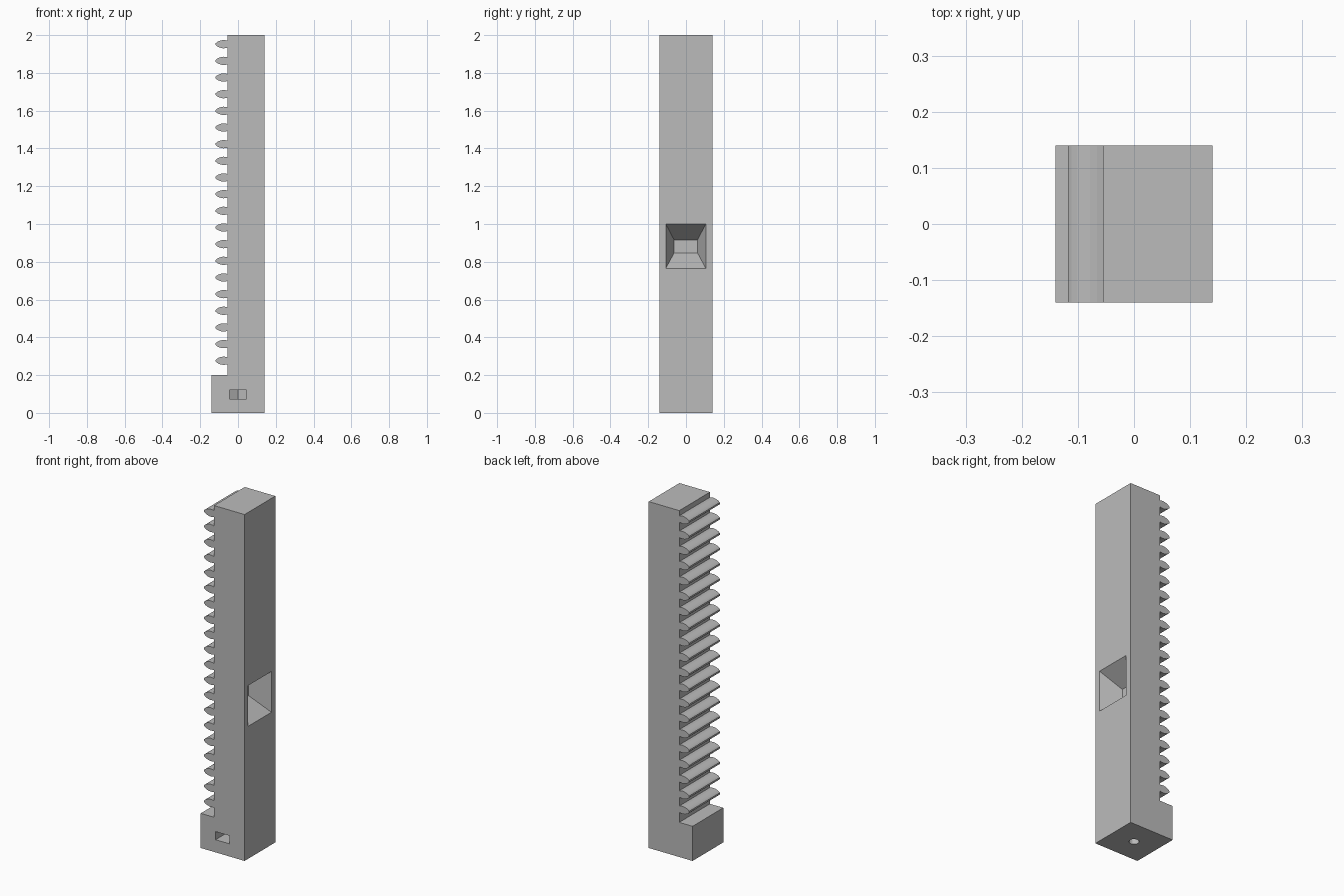
import bpy, bmesh, math
from mathutils import Vector

cube = bpy.data.objects.get("Cube")
if cube:
    bpy.data.objects.remove(cube, do_unlink=True)

HALF = 0.14        # half width of the square bar
ROOT = -0.055      # plane the teeth grow from

grey = bpy.data.materials.new("plain grey")
grey.use_nodes = True
grey.diffuse_color = (0.5, 0.5, 0.5, 1)
grey.node_tree.nodes["Principled BSDF"].inputs["Base Color"].default_value = (0.5, 0.5, 0.5, 1)


def loft(name, start, end):
    """Solid between two matching loops of points."""
    bm = bmesh.new()
    a = [bm.verts.new(p) for p in start]
    b = [bm.verts.new(p) for p in end]
    bm.faces.new(a)
    bm.faces.new(b)
    for i in range(len(a)):
        j = (i + 1) % len(a)
        bm.faces.new((a[i], a[j], b[j], b[i]))
    bmesh.ops.recalc_face_normals(bm, faces=bm.faces)
    mesh = bpy.data.meshes.new(name)
    bm.to_mesh(mesh)
    bm.free()
    mesh.materials.append(grey)
    ob = bpy.data.objects.new(name, mesh)
    bpy.context.collection.objects.link(ob)
    return ob


def extrude(name, loop, direction):
    pts = [Vector(p) for p in loop]
    return loft(name, pts, [p + Vector(direction) for p in pts])


def carve(target, cutter):
    mod = target.modifiers.new(cutter.name, 'BOOLEAN')
    mod.operation = 'DIFFERENCE'
    mod.solver = 'EXACT'
    mod.object = cutter
    cutter.hide_render = True
    cutter.hide_set(True)
    cutter.display_type = 'WIRE'


def rect(x, y0, y1, z0, z1):
    return [(x, y0, z0), (x, y1, z0), (x, y1, z1), (x, y0, z1)]


# Bar with a wider foot
outline = [(-HALF, 0), (HALF, 0), (HALF, 2), (ROOT, 2), (ROOT, 0.2), (-HALF, 0.2)]
bar = extrude("rack_bar", [(x, -HALF, z) for x, z in outline], (0, 2 * HALF, 0))

# Tapered pocket in the +x side
mouth = rect(HALF, -0.107, 0.105, 0.765, 1.0)
floor = rect(0.025, -0.063, 0.061, 0.847, 0.916)
lip = [Vector(f).lerp(Vector(m), 1.1) for f, m in zip(floor, mouth)]
carve(bar, loft("pocket_cutter", floor, lip))

# Nut slot from the front, ending in half a hexagon
r = 0.045 / math.cos(math.pi / 6)
slot = [(r * math.cos(t), r * math.sin(t), 0.073)
        for t in (math.radians(a) for a in (30, 90, 150))]
slot += [(-0.045, -0.2, 0.073), (0.045, -0.2, 0.073)]
carve(bar, extrude("nut_slot_cutter", slot, (0, 0, 0.047)))

# Screw hole up from the underside
ring = [(0.026 * math.cos(i * math.tau / 24), 0.026 * math.sin(i * math.tau / 24), -0.05)
        for i in range(24)]
carve(bar, extrude("screw_hole_cutter", ring, (0, 0, 0.25)))

# Row of bulging gear teeth
half_tooth = [(ROOT + 0.002, 0.018), (-0.066, 0.021), (-0.078, 0.022), (-0.09, 0.02),
              (-0.102, 0.016), (-0.111, 0.011), (-0.118, 0.005)]
profile = half_tooth + [(x, -h) for x, h in reversed(half_tooth)]
for i in range(20):
    z = 0.276 + i * 0.0882
    extrude(f"tooth_{i + 1}", [(x, -HALF, z + h) for x, h in profile], (0, 2 * HALF, 0))
